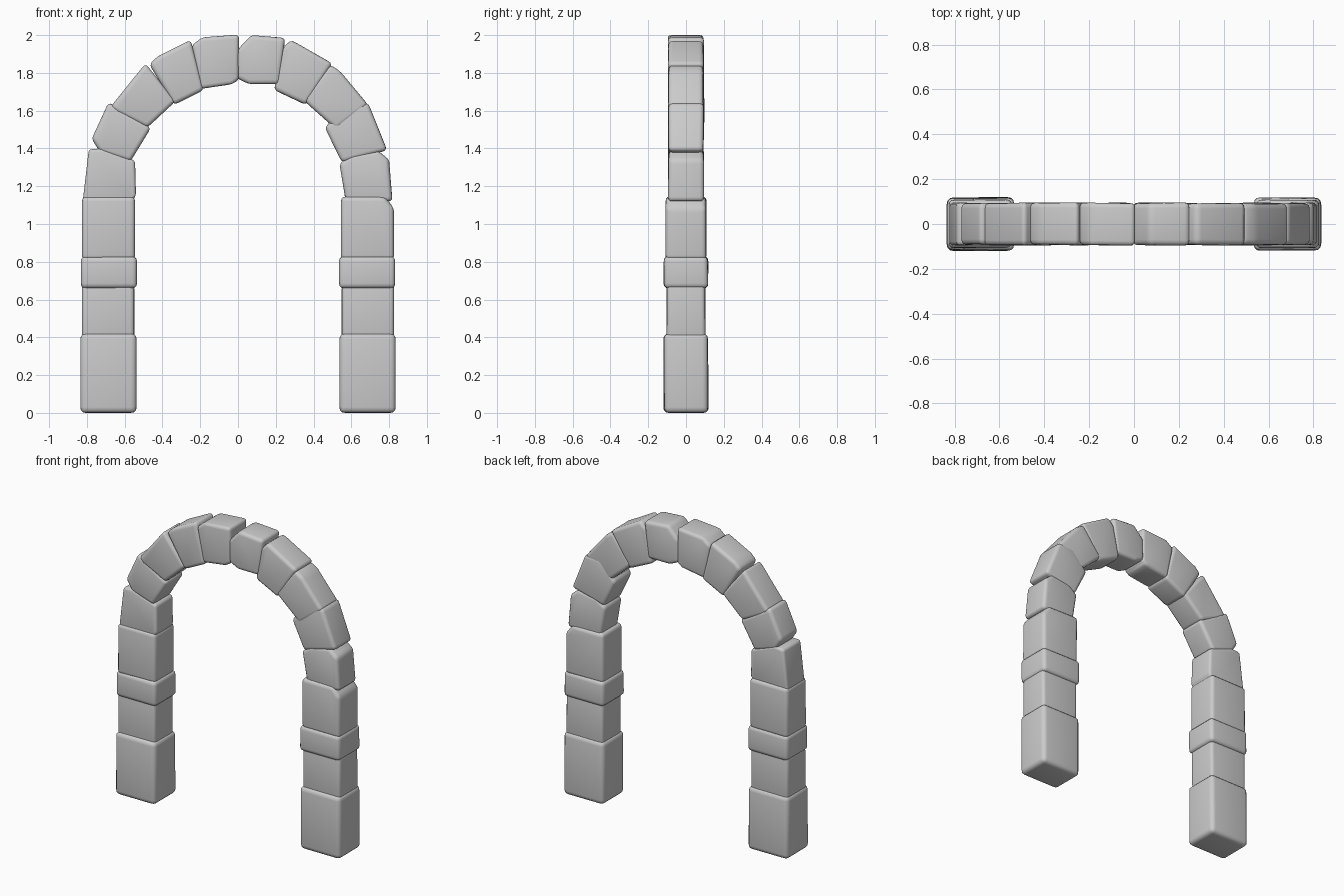
import bpy, bmesh, random

if "Cube" in bpy.data.objects:
    bpy.data.objects.remove(bpy.data.objects["Cube"])

random.seed(4)


def stone(name, outline, half_depth, bevel=0.032, wobble=0.006):
    """Rounded stone from an (x, z) outline, thick along y, with a slight pillow front and back."""
    bm = bmesh.new()
    rings = []
    for side in (-1, 1):
        rings.append([bm.verts.new((x, side * (half_depth - random.uniform(0, wobble)), z))
                      for x, z in outline])
    n = len(outline)
    cx = sum(p[0] for p in outline) / n
    cz = sum(p[1] for p in outline) / n
    faces = [bm.faces.new(r) for r in rings]
    for i in range(n):
        j = (i + 1) % n
        bm.faces.new((rings[0][i], rings[0][j], rings[1][j], rings[1][i]))
    bmesh.ops.recalc_face_normals(bm, faces=bm.faces)
    # irregular chipped edges
    bmesh.ops.bevel(bm, geom=list(bm.edges), offset=bevel, segments=3,
                    profile=0.55, affect='EDGES', clamp_overlap=True)
    bmesh.ops.recalc_face_normals(bm, faces=bm.faces)
    mesh = bpy.data.meshes.new(name)
    bm.to_mesh(mesh)
    bm.free()
    for p in mesh.polygons:
        p.use_smooth = True
    ob = bpy.data.objects.new(name, mesh)
    bpy.context.collection.objects.link(ob)
    return ob


# Pillars: inner x, outer x, bottom z, top z, half depth
courses = [("base", 0.537, 0.835, 0.0, 0.42, 0.121, 0.03),
           ("shaft", 0.549, 0.826, 0.395, 0.68, 0.105, 0.022),
           ("band", 0.535, 0.832, 0.66, 0.828, 0.12, 0.026),
           ("upper", 0.545, 0.826, 0.81, 1.145, 0.11, 0.025)]
for label, s in (("left", -1), ("right", 1)):
    for part, xi, xo, z0, z1, d, b in courses:
        xo2 = xo - 0.05 if (part == "upper" and s > 0) else xo
        pts = [(s * xi, z0), (s * xo, z0), (s * xo, z1 - 0.06), (s * xo2, z1), (s * xi, z1)]
        if xo2 == xo:
            pts.pop(3)
            pts[2] = (s * xo, z1)
        stone(f"{label}_pillar_{part}", pts, d, b)

# Arch stones, left springing to right springing
arch = [
    [(-0.822, 1.12), (-0.79, 1.395), (-0.72, 1.40), (-0.545, 1.335), (-0.54, 1.15), (-0.56, 1.12)],
    [(-0.775, 1.45), (-0.685, 1.645), (-0.46, 1.51), (-0.57, 1.33), (-0.73, 1.38)],
    [(-0.675, 1.62), (-0.49, 1.85), (-0.33, 1.65), (-0.48, 1.51), (-0.64, 1.59)],
    [(-0.47, 1.845), (-0.43, 1.885), (-0.25, 1.975), (-0.18, 1.71), (-0.34, 1.63)],
    [(-0.245, 1.945), (-0.19, 1.988), (0.005, 2.003), (0.005, 1.765), (-0.03, 1.74), (-0.20, 1.715)],
    [(-0.005, 1.92), (0.07, 2.0), (0.25, 1.985), (0.22, 1.74), (0.06, 1.74), (-0.005, 1.77)],
    [(0.235, 1.93), (0.28, 1.975), (0.50, 1.85), (0.36, 1.63), (0.19, 1.71)],
    [(0.485, 1.845), (0.54, 1.81), (0.69, 1.63), (0.52, 1.50), (0.34, 1.66)],
    [(0.57, 1.64), (0.69, 1.64), (0.79, 1.39), (0.55, 1.325), (0.46, 1.51)],
    [(0.60, 1.37), (0.74, 1.39), (0.80, 1.34), (0.818, 1.12), (0.57, 1.12), (0.537, 1.32)],
]
for i, pts in enumerate(arch):
    stone(f"arch_stone_{i + 1}", pts, 0.097, 0.024)
